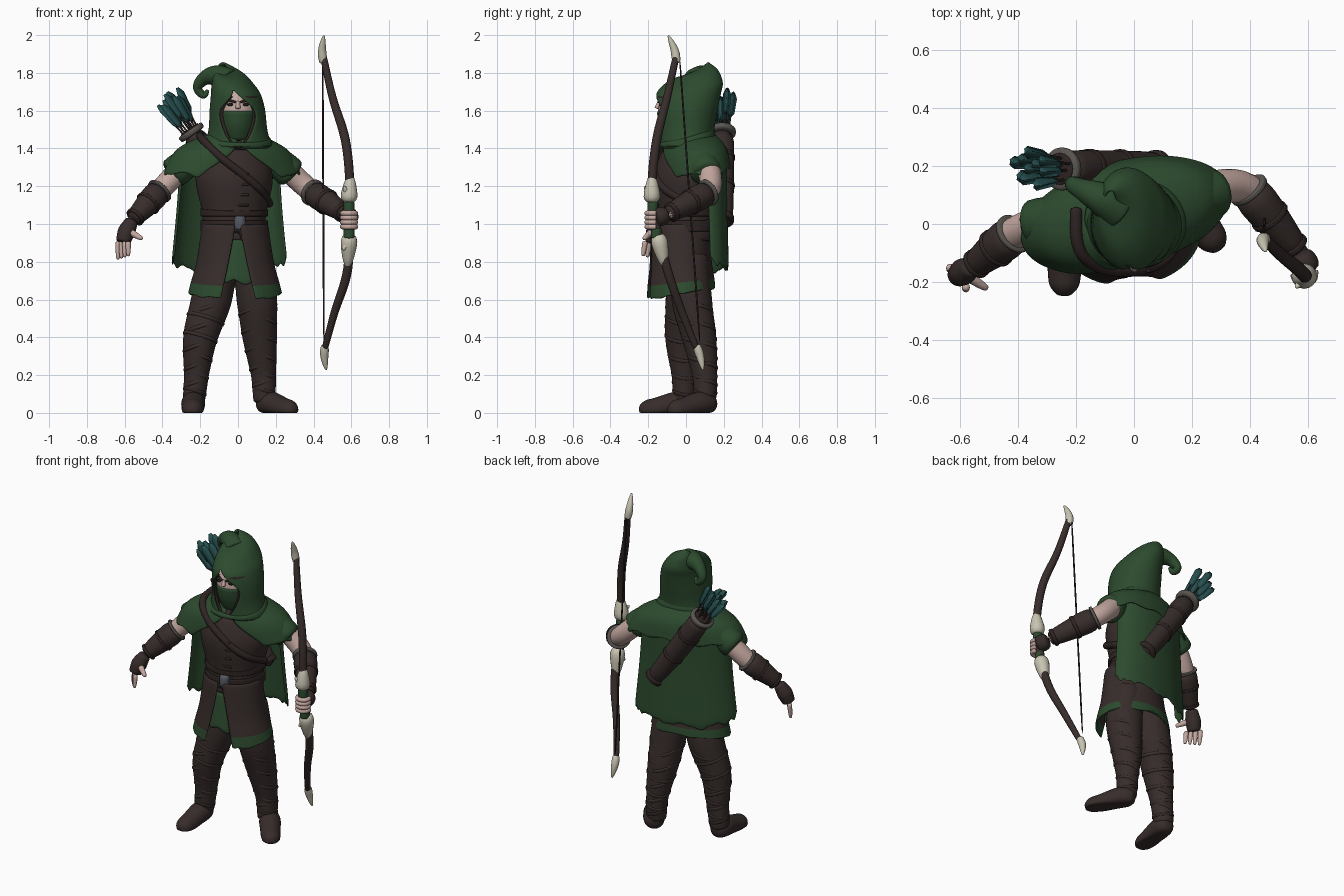
import bpy, bmesh, math, random
from mathutils import Vector

random.seed(4)
if "Cube" in bpy.data.objects:
    bpy.data.objects.remove(bpy.data.objects["Cube"])


def material(name, red, green, blue):
    mat = bpy.data.materials.new(name)
    mat.use_nodes = True
    mat.diffuse_color = (red, green, blue, 1)
    mat.node_tree.nodes["Principled BSDF"].inputs["Base Color"].default_value = mat.diffuse_color
    return mat


cloth = material("forest green cloth", .026, .07, .028)
leather = material("dark brown leather", .038, .026, .024)
strapping = material("darker strap leather", .028, .018, .017)
skin = material("skin", .55, .39, .35)
bone = material("bone", .58, .55, .44)
teal = material("teal feathers", .02, .08, .08)
fur = material("grey fur trim", .1, .09, .08)
metal = material("dull metal", .09, .1, .12)
black = material("near black", .01, .01, .01)


def spline(keys, steps=4):
    """Smooth curve through the keys, which may hold any number of values."""
    keys = [Vector(key) for key in keys]
    curve = []
    for i in range(len(keys) - 1):
        before, start, end = keys[max(i - 1, 0)], keys[i], keys[i + 1]
        after = keys[min(i + 2, len(keys) - 1)]
        for step in range(steps):
            t = step / steps
            middle = start.lerp(end, t)
            left = before.lerp(start, t + 1).lerp(middle, (t + 1) / 2)
            right = middle.lerp(end.lerp(after, t - 1), t / 2)
            curve.append(left.lerp(right, t))
    return curve + [keys[-1]]


def sample(values, progress):
    place = progress * (len(values) - 1)
    low = int(place)
    high = min(low + 1, len(values) - 1)
    return values[low] + (values[high] - values[low]) * (place - low)


def finish(bm, name, materials, smoothing=1, thickness=0):
    bmesh.ops.recalc_face_normals(bm, faces=bm.faces)
    mesh = bpy.data.meshes.new(name)
    bm.to_mesh(mesh)
    bm.free()
    mesh.shade_smooth()
    part = bpy.data.objects.new(name, mesh)
    bpy.context.collection.objects.link(part)
    for mat in materials:
        mesh.materials.append(mat)
    if thickness:
        solid = part.modifiers.new("thickness", "SOLIDIFY")
        solid.thickness = thickness
        solid.offset = 0
    if smoothing:
        subdivision = part.modifiers.new("smooth", "SUBSURF")
        subdivision.levels = subdivision.render_levels = smoothing


def tube(name, keys, radii, mat, sides=12, star=1):
    """Round body along a curve; radii are spread evenly from start to end."""
    bm = bmesh.new()
    path = spline(keys)
    last = len(path) - 1
    rings, old, frame = [], Vector((0, 0, 1)), None
    for i, point in enumerate(path):
        tangent = (path[min(i + 1, last)] - path[max(i - 1, 0)]).normalized()
        turn = old.rotation_difference(tangent)
        frame = turn @ frame if frame else turn
        old = tangent
        ring = []
        for k in range(sides):
            angle = math.tau * k / sides
            radius = sample(radii, i / last) * (star if k % 2 else 1)
            spot = point + frame @ Vector((math.cos(angle), math.sin(angle), 0)) * radius
            spot.z = max(spot.z, 0)
            ring.append(bm.verts.new(spot))
        rings.append(ring)
    for low, high in zip(rings, rings[1:]):
        for k in range(sides):
            n = (k + 1) % sides
            bm.faces.new((low[k], low[n], high[n], high[k]))
    bm.faces.new(rings[0])
    bm.faces.new(rings[-1])
    finish(bm, name, [mat], int(star == 1))


def wrap(name, centre, rings, materials, twist=0, solid=False, ragged=0, trim=0, drop=0, lean=(0, 0), columns=32):
    """Cloth or body through rings of height, half width, half depth and front gap in degrees."""
    bm = bmesh.new()
    rows = []
    cosine, sine = math.cos(math.radians(twist)), math.sin(math.radians(twist))
    levels = spline(rings)
    last = len(levels) - 1
    for n, (height, width, depth, gap) in enumerate(levels):
        gap = max(gap, 0)
        progress = n / last
        row = []
        for k in range(columns + 1):
            angle = math.radians(gap + (360 - 2 * gap) * k / columns)
            across, back = width * math.sin(angle), -depth * math.cos(angle)
            z = height - drop * progress * math.cos(angle)
            if n == last:
                z += random.uniform(-ragged, ragged)
            row.append(bm.verts.new((centre[0] + lean[0] * progress ** 3 + across * cosine - back * sine,
                                     centre[1] + lean[1] * progress ** 3 + across * sine + back * cosine, z)))
        rows.append(row)
    for n in range(last):
        for k in range(columns):
            face = bm.faces.new((rows[n][k], rows[n][k + 1], rows[n + 1][k + 1], rows[n + 1][k]))
            face.material_index = int(n >= last - trim)
    bmesh.ops.remove_doubles(bm, verts=bm.verts, dist=.0005)
    if solid:
        bmesh.ops.holes_fill(bm, edges=[edge for edge in bm.edges if edge.is_boundary])
    finish(bm, name, materials, 1, 0 if solid else .012)


def ball(name, centre, size, mat):
    bm = bmesh.new()
    bmesh.ops.create_uvsphere(bm, u_segments=24, v_segments=16, radius=1)
    bmesh.ops.scale(bm, vec=size, verts=bm.verts)
    bmesh.ops.translate(bm, vec=centre, verts=bm.verts)
    finish(bm, name, [mat], 0)


# Torso, belts, buckle and jacket lacing
body = (-.02, 0)
wrap("torso", body, [(.9, .17, .15, 0), (1.05, .17, .15, 0), (1.25, .21, .17, 0), (1.4, .15, .12, 0)],
     [leather], 15, solid=True)
for name, height, slant in (("waist_belt", 1, 0), ("slanted_belt", .98, .05), ("rib_belt", 1.06, .01)):
    wrap(name, body, [(height + h, .176, .156, 0) for h in (-.02, .02)], [strapping], 15, drop=slant)
tube("buckle", [(.01, -.15, .965), (.01, -.15, 1.045)], [.03, .036, .03], metal, 8)
tube("belt_tail", [(.01, -.16, .98), (.03, -.17, .91)], [.014], strapping, 6)
for i in range(4):
    height, front = 1.1 + .055 * i, -.15 - .004 * i
    tube("jacket_lace", [(-.02, front, height), (.06, front, height)], [.008], strapping, 6)
tube("quiver_strap", [(-.2, .06, 1.47), (-.19, -.09, 1.45), (-.1, -.155, 1.36), (.04, -.152, 1.25),
                      (.13, -.095, 1.17), (.17, .05, 1.1)], [.022], strapping)

# Skirt with green hem, front cloth, cape, shoulder mantle and sleeves
wrap("skirt", (-.015, -.03), [(1, .17, .15, 3), (.8, .2, .16, 14), (.69, .23, .175, 19), (.63, .245, .18, 22)],
     [leather, cloth], 5, ragged=.008, trim=4, drop=.03)
wrap("front_cloth", (-.015, -.03), [(.92, .16, .12, 160), (.69, .2, .15, 145)],
     [cloth], 185, ragged=.02, columns=8)
wrap("cape", (-.045, .06), [(1.4, .26, .14, 75), (1.1, .28, .14, 84), (.8, .31, .145, 85)],
     [cloth], 15, ragged=.025, drop=-.05)
wrap("shoulder_mantle", (-.03, .03), [(1.47, .14, .12, 1), (1.39, .3, .17, 8), (1.27, .37, .185, 38)],
     [cloth], 15, ragged=.025, drop=.02)
wrap("collar_fold", (0, 0), [(1.41, .18, .15, 0), (1.45, .17, .15, 0), (1.47, .14, .13, 0)], [cloth], 8, drop=.05)
tube("right_sleeve", [(-.2, .03, 1.38), (-.36, 0, 1.255)], [.06, .085, .09], cloth)
tube("left_sleeve", [(.16, .08, 1.38), (.295, .11, 1.255)], [.06, .085, .09], cloth)

# Head, mask and hood with its lining and curled tip
ball("head", (0, -.03, 1.6), (.1, .118, .13), skin)
wrap("face_mask", (0, -.03), [(1.44, .07, .08, 0), (1.52, .095, .115, 0), (1.605, .105, .125, 0)],
     [cloth], solid=True)
for side in (-1, 1):
    ball("eye", (side * .04, -.135, 1.632), (.018, .008, .008), black)
    tube("brow", [(side * .01, -.148, 1.645), (side * .07, -.12, 1.66)], [.008], strapping, 6)
tube("nose", [(0, -.14, 1.65), (0, -.155, 1.61)], [.01, .016], skin, 8)
hood = [(1.4, .175, .14, 4), (1.5, .15, .145, 30), (1.6, .142, .16, 41), (1.68, .128, .17, 14),
        (1.73, .11, .165, 0), (1.79, .075, .115, 0), (1.825, .02, .03, 0)]
wrap("hood", (0, 0), hood, [cloth], drop=.03, lean=(-.085, .085))
wrap("hood_lining", (0, 0), [(height, width - .015, depth - .015, gap - 3) for height, width, depth, gap in hood[:4]],
     [strapping])
tube("hood_curl", [(-.05, .05, 1.75), (-.115, .09, 1.785), (-.18, .12, 1.77), (-.215, .14, 1.72),
                   (-.18, .14, 1.68), (-.16, .13, 1.71)], [.08, .06, .038, .026, .02, .008], cloth)

# Legs, calf wraps and boots
for side, leg, heel, toe in (
        ("right", [(-.09, 0, .85), (-.14, 0, .6), (-.2, -.02, .4), (-.22, -.01, .2), (-.235, -.01, .05)],
         (-.235, .04, 0), (-.242, -.25, 0)),
        ("left", [(.07, .02, .85), (.1, .03, .6), (.115, .07, .4), (.135, .1, .2), (.14, .1, .05)],
         (.12, .15, 0), (.3, -.09, 0))):
    thickness = (.1, .11, .093, .066, .058)
    tube(side + "_leg", leg, thickness, leather, 20)
    path = spline(leg)
    for i in range(5, 15):
        tilt = Vector((.004 * (-1) ** i, .002, .013))
        radius = sample(thickness, i / (len(path) - 1)) + .005
        tube(side + "_calf_wrap", [path[i] - tilt, path[i] + tilt], [radius - .006, radius, radius - .006],
             strapping if i == 14 else leather, 20)
    heel, toe = Vector(heel), Vector(toe)
    sole = [heel.lerp(toe, f) + Vector((0, 0, h)) for f, h in ((0, .04), (.3, .05), (.7, .02), (1, .015))]
    tube(side + "_boot", sole, (.03, .06, .066, .062, .06, .054, .02), leather, 16)

# Arms with fur edged bracers
for side, shoulder, elbow, wrist in (("right", (-.25, .02, 1.35), (-.41, -.03, 1.18), (-.56, -.15, 1.02)),
                                     ("left", (.2, .1, 1.35), (.39, .125, 1.17), (.57, -.1, 1.05))):
    tube(side + "_arm", [shoulder, elbow, wrist], [.068, .06, .035], skin)
    elbow, wrist = Vector(elbow), Vector(wrist)
    tube(side + "_bracer", [elbow, wrist], [.068, .076, .066, .054, .046], leather)
    tube(side + "_bracer_trim", [elbow, elbow.lerp(wrist, .07)], [.076], fur)
    for place, radius in ((.4, .074), (.85, .056)):
        tube(side + "_bracer_strap", [elbow.lerp(wrist, place), elbow.lerp(wrist, place + .08)], [radius], strapping)

# Open right hand
tube("right_glove", [(-.56, -.145, 1.02), (-.59, -.165, .96), (-.61, -.18, .9)], [.034, .05, .038], leather)
for i in range(4):
    knuckle = Vector((-.635 + .018 * i, -.15 - .022 * i, .91))
    tube("right_finger", [knuckle, knuckle + Vector((0, -.012, -.1 + .006 * i))], [.016, .015, .009], skin, 8)
tube("right_thumb", [(-.575, -.18, .96), (-.505, -.225, .92)], [.022, .018, .011], skin, 8)

# Left fist around the bow
tube("left_glove", [(.57, -.1, 1.05), (.6, -.165, 1.03)], [.04, .055, .046], leather)
for i in range(4):
    arc = [math.radians(20 - 50 * k) for k in range(5)]
    tube("left_finger", [(.588 + .037 * math.cos(a), -.17 + .037 * math.sin(a), .985 + .024 * i) for a in arc],
         [.015], skin, 8)

# Bow
tube("bow_limbs", [(.45, -.05, 1.9), (.5, -.1, 1.67), (.568, -.155, 1.45), (.592, -.18, 1.22), (.587, -.17, 1.05),
                   (.582, -.1, .76), (.51, -.02, .53), (.457, .06, .33)], [.018, .025, .025, .025, .017], leather)
for name, height, front in (("upper_grip_wrap", 1.09, -.176), ("lower_grip_wrap", .95, -.157)):
    tube(name, [(.588, front, height - .03), (.588, front, height + .03)], [.03], cloth)
guard, tip = (.034, .054, .042, .03, .005), (.021, .027, .02, .004)
tube("upper_bone_guard", [(.585, -.18, 1.11), (.597, -.18, 1.27)], guard, bone, 8)
tube("lower_bone_guard", [(.59, -.15, .95), (.58, -.11, .76)], guard, bone, 8)
tube("upper_bone_spur", [(.59, -.18, 1.14), (.56, -.22, 1.2)], [.03, .006], bone, 8)
tube("lower_bone_spur", [(.59, -.15, .92), (.555, -.17, .86)], [.03, .006], bone, 8)
tube("upper_bone_tip", [(.452, -.05, 1.85), (.445, -.06, 1.92), (.455, -.095, 2)], tip, bone, 8)
tube("lower_bone_tip", [(.46, .055, .36), (.457, .075, .3), (.467, .09, .225)], tip, bone, 8)
tube("bowstring", [(.448, -.035, 1.9), (.455, .075, .35)], [.006], strapping, 6)

# Quiver and arrows
base, mouth = Vector((.1, .19, .99)), Vector((-.25, .19, 1.49))
axis = (mouth - base).normalized()
for name, start, end, radii, mat in (
        ("quiver", 0, 1, (.06, .066, .068), leather), ("quiver_lower_band", .04, .1, [.067], strapping),
        ("quiver_middle_band", .4, .45, [.07], strapping), ("quiver_upper_band", .7, .75, [.071], strapping),
        ("quiver_rim", .96, 1.02, (.07, .077, .074), fur), ("quiver_mouth", 1, 1.03, [.056], strapping)):
    tube(name, [base.lerp(mouth, start), base.lerp(mouth, end)], radii, mat, 16)
sideways, backward = axis.cross(Vector((0, 1, 0))), Vector((0, 1, 0))
for i in range(10):
    angle = i * 2.4
    offset = (sideways * math.cos(angle) + backward * math.sin(angle)) * .015 * math.sqrt(i)
    start, reach = mouth + offset, axis + offset * 3
    end = start + reach * random.uniform(.19, .25)
    tube("arrow_shaft", [start, end], [.006], strapping, 6)
    tube("arrow_feathers", [end - reach * .16, end], (.004, .022, .024, .026, .01), teal, 6, star=.25)
